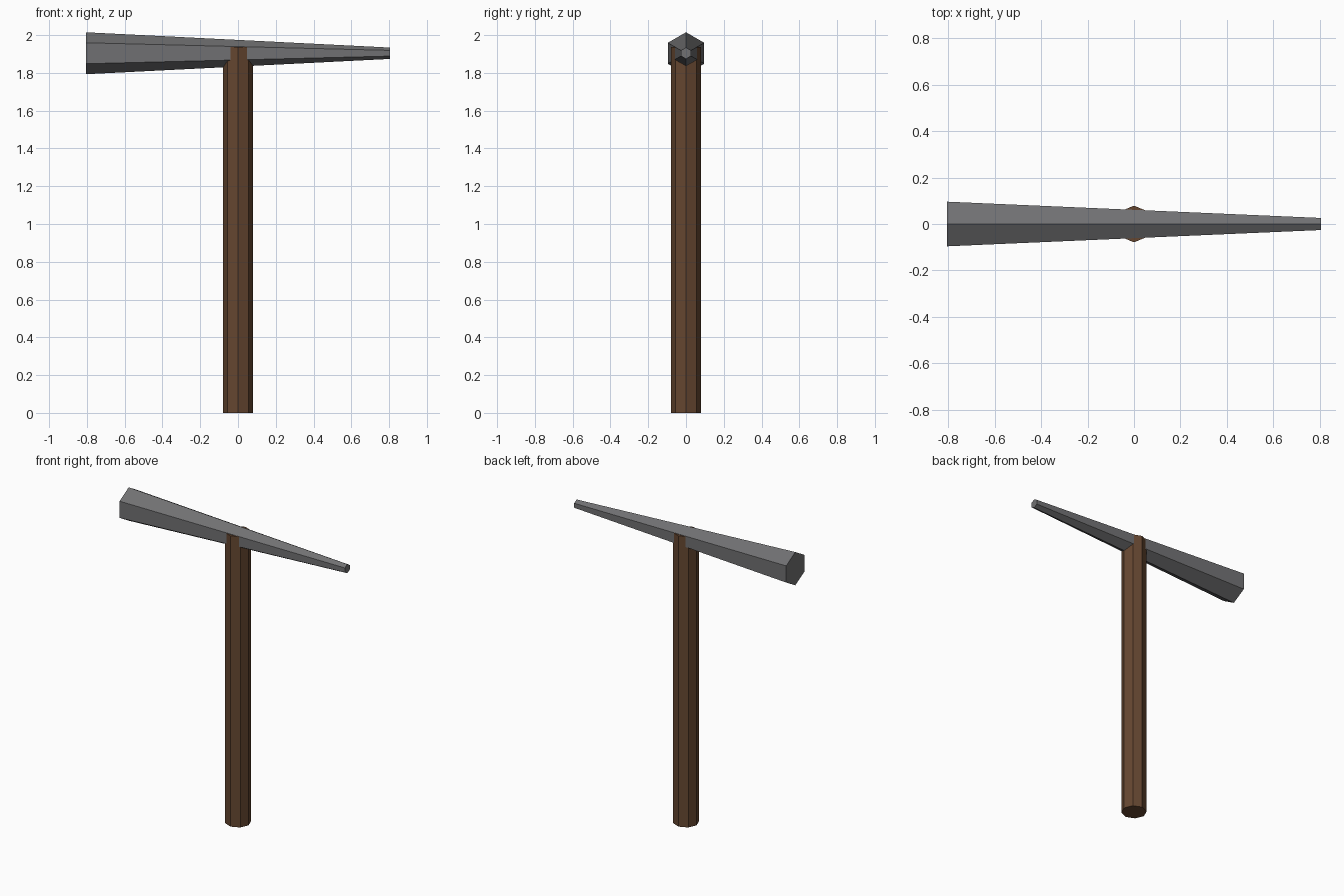
import bpy
import math
from mathutils import Matrix

if "Cube" in bpy.data.objects:
    bpy.data.objects.remove(bpy.data.objects["Cube"])


def material(name, rgb):
    m = bpy.data.materials.new(name)
    m.diffuse_color = (*rgb, 1.0)
    m.use_nodes = True
    m.node_tree.nodes["Principled BSDF"].inputs["Base Color"].default_value = m.diffuse_color
    return m


def tapered_prism(name, sides, r1, r2, depth, spin, turn, loc, mat):
    """Prism along local z, spun about its axis, then turned into place."""
    bpy.ops.mesh.primitive_cone_add(vertices=sides, radius1=r1, radius2=r2, depth=depth)
    obj = bpy.context.object
    obj.name = name
    obj.data.transform(Matrix.Translation(loc) @ turn @ Matrix.Rotation(spin, 4, 'Z'))
    obj.data.materials.append(mat)
    return obj


wood = material("dark_wood", (0.13, 0.062, 0.03))
iron = material("grey_iron", (0.165, 0.165, 0.17))

# Octagonal handle, its top poking through the sides of the head
top = 1.937
tapered_prism("handle", 8, 0.079, 0.079, top, 0.0, Matrix.Identity(4),
              (0, 0, top / 2), wood)

# Six-sided head lying along x, narrowing to the right, corners at front and back
tapered_prism("head", 6, 0.111, 0.030, 1.612, math.radians(30) + math.radians(60),
              Matrix.Rotation(math.radians(90), 4, 'Y'), (0, 0, 1.904), iron)
